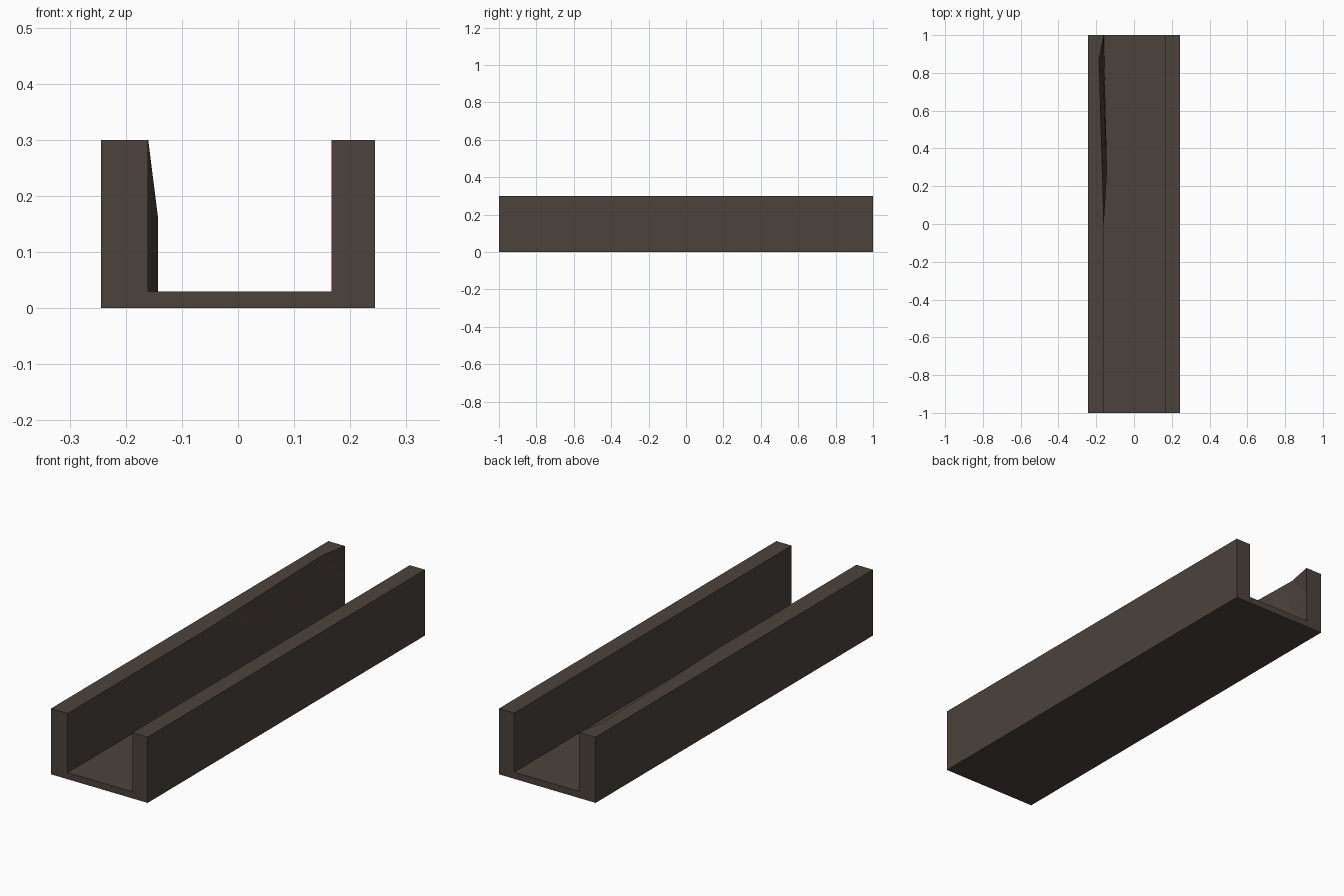
import bpy, bmesh

if "Cube" in bpy.data.objects:
    bpy.data.objects.remove(bpy.data.objects["Cube"])

W, H, FLOOR, MID = 0.244, 0.30, 0.03, 0.165

# One dark brown-grey material
mat = bpy.data.materials.new("dark_brown")
mat.diffuse_color = (0.072, 0.055, 0.045, 1)
mat.use_nodes = True
mat.node_tree.nodes["Principled BSDF"].inputs["Base Color"].default_value = mat.diffuse_color

# Stations along the length: y, inner left wall x at floor, middle and rim
stations = [
    (-1.00, -0.16, -0.16, -0.16),
    (0.00, -0.16, -0.16, -0.16),
    (0.28, -0.143, -0.143, -0.168),    # bulge
    (0.87, -0.157, -0.167, -0.185),    # worn rim
    (1.00, -0.16, -0.16, -0.16),
]

# Trough: U-shaped section swept through the stations
bm = bmesh.new()
rings = []
for y, low, mid, rim in stations:
    section = [(-W, 0), (W, 0), (W, H), (0.167, H), (0.167, FLOOR),
               (low, FLOOR), (mid, MID), (rim, H), (-W, H)]
    rings.append([bm.verts.new((x, y, z)) for x, z in section])

n = len(rings[0])
for r, s in zip(rings, rings[1:]):
    for k in range(n):
        j = (k + 1) % n
        if k in (5, 6):               # uneven inner wall, as facets
            bm.faces.new((r[k], r[j], s[k]))
            bm.faces.new((r[j], s[j], s[k]))
        else:
            bm.faces.new((r[k], r[j], s[j], s[k]))

# End caps
for ring in (rings[0], rings[-1]):
    bm.faces.new(ring)
bmesh.ops.recalc_face_normals(bm, faces=bm.faces[:])

mesh = bpy.data.meshes.new("trough")
bm.to_mesh(mesh)
bm.free()
mesh.materials.append(mat)
bpy.context.collection.objects.link(bpy.data.objects.new("trough", mesh))
